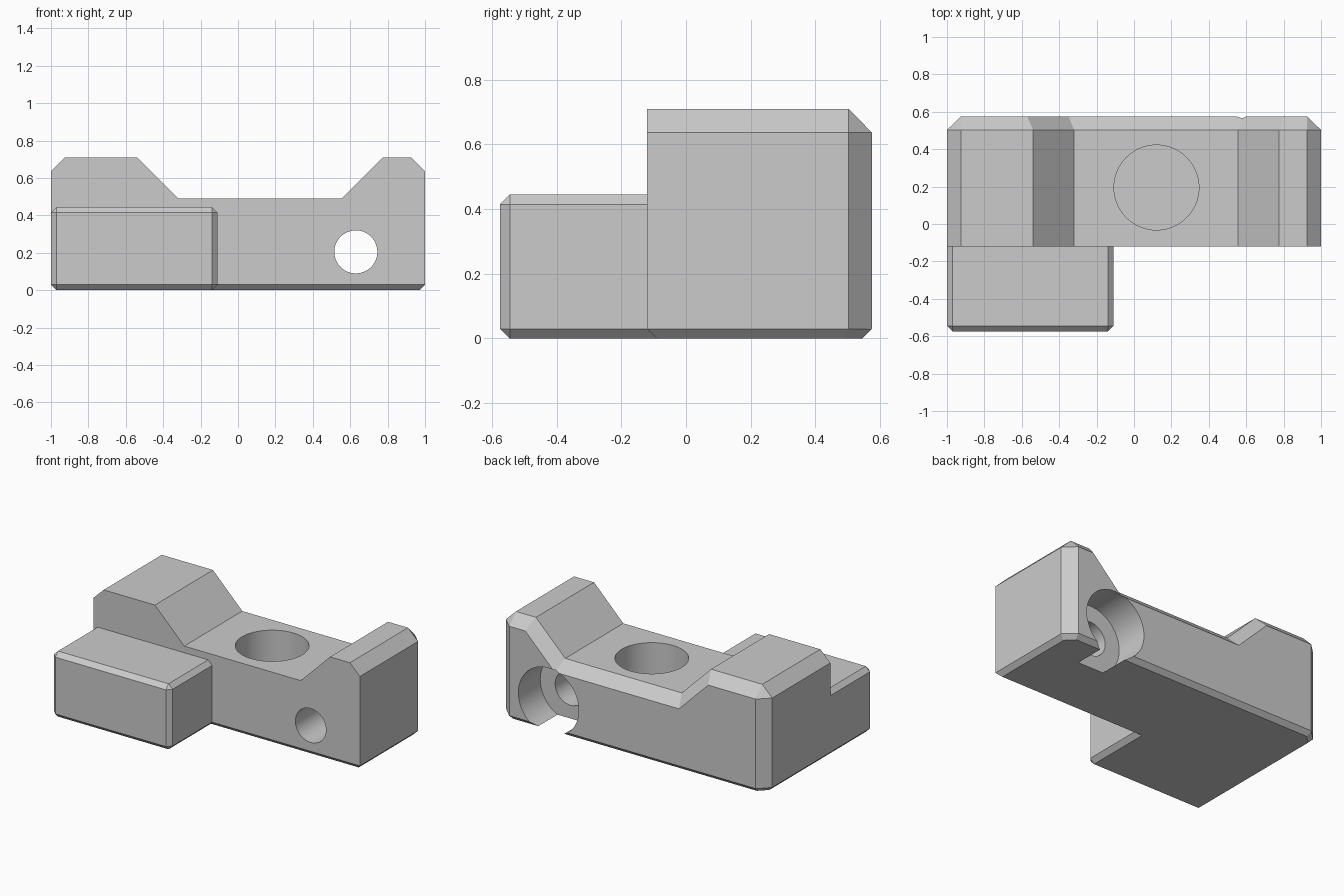
import bpy, bmesh, math
from mathutils import Matrix, Vector

cube = bpy.data.objects.get("Cube")
if cube:
    bpy.data.objects.remove(cube, do_unlink=True)

GREY = (0.6, 0.6, 0.6, 1)
mat = bpy.data.materials.new("plain grey")
mat.use_nodes = True
mat.diffuse_color = GREY
mat.node_tree.nodes["Principled BSDF"].inputs["Base Color"].default_value = GREY


def finish(bm, name):
    bmesh.ops.remove_doubles(bm, verts=bm.verts, dist=1e-5)
    bmesh.ops.recalc_face_normals(bm, faces=bm.faces)
    mesh = bpy.data.meshes.new(name)
    bm.to_mesh(mesh)
    bm.free()
    mesh.materials.append(mat)
    ob = bpy.data.objects.new(name, mesh)
    bpy.context.collection.objects.link(ob)
    return ob


def cylinder(name, radius, start, end):
    a, b = Vector(start), Vector(end)
    turn = (b - a).to_track_quat('Z', 'Y').to_matrix().to_4x4()
    bm = bmesh.new()
    bmesh.ops.create_cone(bm, cap_ends=True, segments=72, radius1=radius, radius2=radius,
                          depth=(b - a).length,
                          matrix=Matrix.Translation((a + b) / 2) @ turn)
    return finish(bm, name)


def combine(ob, other, operation):
    mod = ob.modifiers.new("combine", 'BOOLEAN')
    mod.operation, mod.solver, mod.object = operation, 'EXACT', other
    bpy.context.view_layer.objects.active = ob
    bpy.ops.object.modifier_apply(modifier=mod.name)
    bpy.data.objects.remove(other, do_unlink=True)


# Main block: saddle profile, tapering into a chamfer at the back
FRONT, EDGE, BACK = -0.12, 0.503, 0.575
full = [(-1, 0), (1, 0), (1, .637), (.925, .71), (.775, .71), (.555, .49),
        (-.32, .49), (-.54, .71), (-.925, .71), (-1, .637)]
inset = [(-.925, 0), (.925, 0), (.925, .637), (.925, .637), (.805, .637), (.585, .417),
         (-.35, .417), (-.57, .637), (-.925, .637), (-.925, .637)]
bm = bmesh.new()
rings = [[bm.verts.new((x, y, z)) for x, z in profile]
         for profile, y in ((full, FRONT), (full, EDGE), (inset, BACK))]
for a, b in zip(rings, rings[1:]):
    for i in range(len(full)):
        j = (i + 1) % len(full)
        bm.faces.new((a[i], a[j], b[j], b[i]))
bm.faces.new(rings[0])
bm.faces.new(rings[2])
bmesh.ops.remove_doubles(bm, verts=bm.verts, dist=1e-5)

# Small chamfer round the base
cuts = [((0, BACK - .03, 0), (0, 1, -1)), ((0, FRONT + .03, 0), (0, -1, -1))]
for s in (-1, 1):
    cuts += [((s * .97, 0, 0), (s, 0, -1)), ((s * .941, .519, 0), (s * .7, .7, -1))]
for point, normal in cuts:
    cut = bmesh.ops.bisect_plane(bm, geom=bm.verts[:] + bm.edges[:] + bm.faces[:],
                                 plane_co=point, plane_no=normal, clear_outer=True)
    rim = [e for e in bm.edges if e.is_boundary]
    bmesh.ops.holes_fill(bm, edges=rim, sides=0)
body = finish(bm, "clamp_block")

# Front boss with chamfered edges, its back end sunk in the block
bm = bmesh.new()
size, middle = Vector((.89, .675, .445)), Vector((-.555, -.2375, .2225))
bmesh.ops.create_cube(bm, size=1, matrix=Matrix.Translation(middle) @ Matrix.Diagonal(size).to_4x4())
bmesh.ops.bevel(bm, geom=bm.edges[:], offset=.03, segments=1, affect='EDGES')
combine(body, finish(bm, "front_boss"), 'UNION')

# Round pocket from above, and a bolt hole with a counterbore at the back
combine(body, cylinder("pocket_cutter", .227, (.12, .195, .14), (.12, .195, 1)), 'DIFFERENCE')
combine(body, cylinder("bolt_cutter", .115, (.63, -1, .205), (.63, 1, .205)), 'DIFFERENCE')
combine(body, cylinder("counterbore_cutter", .227, (.63, .34, .205), (.63, 1, .205)), 'DIFFERENCE')

# Smooth hole walls, crisp chamfers
bpy.ops.object.select_all(action='DESELECT')
body.select_set(True)
bpy.context.view_layer.objects.active = body
bpy.ops.object.shade_smooth_by_angle(angle=math.radians(20))
